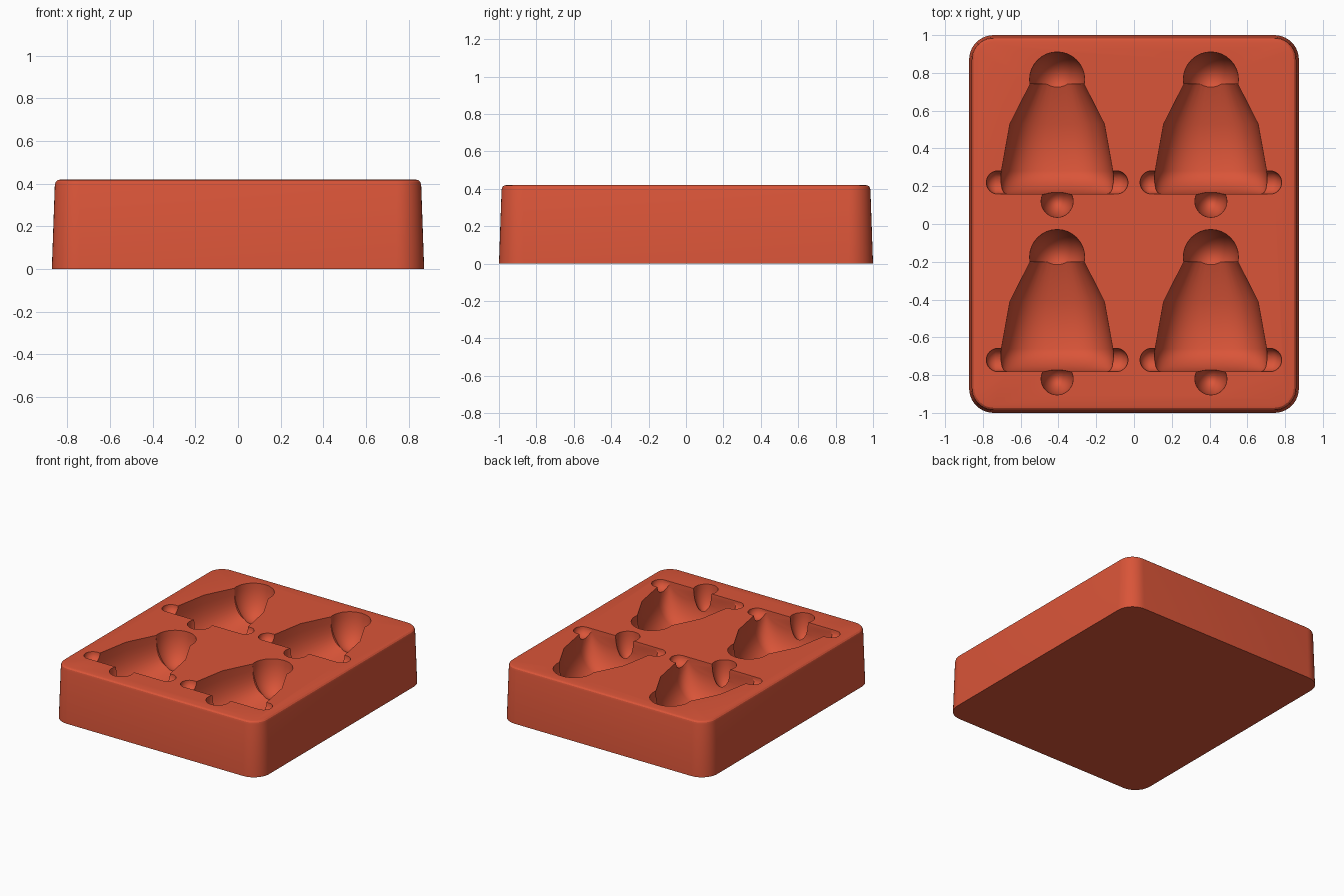
import bpy, bmesh, math
from mathutils import Matrix

if "Cube" in bpy.data.objects:
    bpy.data.objects.remove(bpy.data.objects["Cube"])

TOP = 0.42

red = bpy.data.materials.new("brick_red")
red.use_nodes = True
red.diffuse_color = (0.70, 0.09, 0.04, 1)
red.node_tree.nodes["Principled BSDF"].inputs["Base Color"].default_value = red.diffuse_color


def finish(bm, name):
    bmesh.ops.recalc_face_normals(bm, faces=bm.faces)
    mesh = bpy.data.meshes.new(name)
    bm.to_mesh(mesh)
    bm.free()
    mesh.materials.append(red)
    obj = bpy.data.objects.new(name, mesh)
    bpy.context.collection.objects.link(obj)
    return obj


def loft(rings, name):
    """Skin closed rings of equal length and cap both ends."""
    bm = bmesh.new()
    loops = [[bm.verts.new(p) for p in ring] for ring in rings]
    n = len(loops[0])
    for a, b in zip(loops, loops[1:]):
        for i in range(n):
            j = (i + 1) % n
            bm.faces.new((a[i], a[j], b[j], b[i]))
    bm.faces.new(loops[0])
    bm.faces.new(loops[-1])
    return finish(bm, name)


def rounded_rect(z, inset, steps=10):
    r = 0.13 - inset
    pts = []
    for k, (sx, sy) in enumerate(((1, 1), (-1, 1), (-1, -1), (1, -1))):
        for s in range(steps + 1):
            a = math.pi / 2 * (k + s / steps)
            pts.append((sx * 0.743 + r * math.cos(a), sy * 0.87 + r * math.sin(a), z))
    return pts


def u_section(cx, y, w, d, power=2.7, n=48):
    """Superellipse across the bell, centred on the top surface."""
    pts = []
    for i in range(n):
        c, s = math.cos(math.tau * i / n), math.sin(math.tau * i / n)
        pts.append((cx + w * math.copysign(abs(c) ** (2 / power), c), y,
                    TOP + d * math.copysign(abs(s) ** (2 / power), s)))
    return pts


def ellipsoid(cx, y, r, d, name):
    bm = bmesh.new()
    bmesh.ops.create_uvsphere(bm, u_segments=32, v_segments=18, radius=1)
    bmesh.ops.transform(bm, verts=bm.verts, matrix=Matrix.Translation((cx, y, TOP))
                        @ Matrix.Diagonal((r, r, d, 1)))
    return finish(bm, name)


def lip_bar(cx, y, r, half, name):
    """Round bar with ball ends, running along x."""
    bm = bmesh.new()
    bmesh.ops.create_uvsphere(bm, u_segments=24, v_segments=16, radius=r,
                              matrix=Matrix.Rotation(math.pi / 2, 4, 'Y'))
    for v in bm.verts:
        if abs(v.co.x) > 1e-5:
            v.co.x += math.copysign(half - r, v.co.x)
        v.co.x += cx
        v.co.y += y
        v.co.z += TOP
    return finish(bm, name)


# Tapered block with a softened top rim
block = loft([rounded_rect(z, i) for z, i in
              ((0, 0), (0.395, 0.014), (0.409, 0.018), (0.417, 0.027), (TOP, 0.042))],
             "mould_block")

# Bell sections: y, half width, depth
BELL = ((0.16, 0.27, 0.10), (0.168, 0.285, 0.15), (0.185, 0.295, 0.20), (0.22, 0.30, 0.26),
        (0.25, 0.30, 0.285), (0.28, 0.295, 0.30), (0.53, 0.25, 0.29), (0.74, 0.143, 0.22))

# Four bell hollows cut into the top
cutters = []
for cx in (-0.407, 0.407):
    for dy in (0, -0.94):
        cutters += [
            loft([u_section(cx, y + dy, w, d) for y, w, d in BELL], "bell_cutter"),
            ellipsoid(cx, 0.765 + dy, 0.146, 0.235, "crown_cutter"),
            lip_bar(cx, 0.22 + dy, 0.062, 0.375, "lip_cutter"),
            ellipsoid(cx, 0.12 + dy, 0.085, 0.18, "clapper_cutter"),
        ]

bpy.ops.object.select_all(action='DESELECT')
bpy.context.view_layer.objects.active = block
block.select_set(True)
for cutter in cutters:
    cutter.hide_render = True
    mod = block.modifiers.new("hollow", 'BOOLEAN')
    mod.operation = 'DIFFERENCE'
    mod.solver = 'EXACT'
    mod.object = cutter
    bpy.ops.object.modifier_apply(modifier=mod.name)
    bpy.data.objects.remove(cutter)

bpy.ops.object.shade_smooth_by_angle(angle=math.radians(30))
